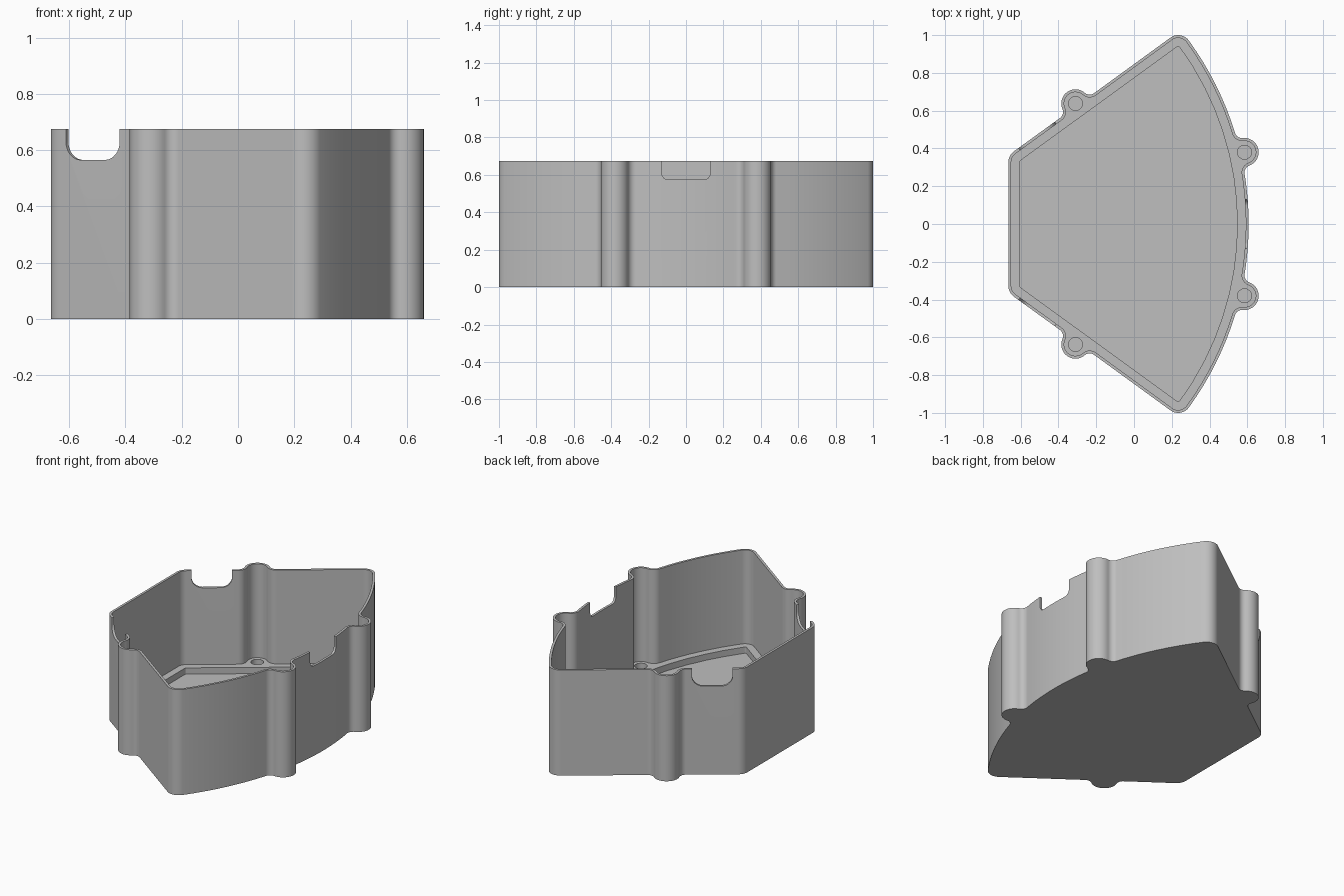
import bpy, bmesh
from math import cos, sin, pi, radians, degrees, ceil, atan2
from mathutils import Vector, Matrix

if "Cube" in bpy.data.objects:
    bpy.data.objects.remove(bpy.data.objects["Cube"])

HEIGHT, WALL, LEDGE, FLOOR = 0.675, 0.015, 0.075, 0.035
CORNER, BOSS, FILLET = 0.07, 0.075, 0.04
SLANT = radians(36)

along = Vector((cos(SLANT), sin(SLANT)))       # direction of the slanted wall
normal = Vector((-sin(SLANT), cos(SLANT)))     # its outward direction
hub, bow = Vector((-1.04, 0)), 1.647           # centre and radius of the bowed wall
tip = Vector((0.234, 0.93))                    # centre of the far corner
heel = tip - along * (tip.x + 0.595) / along.x  # centre of the near corner
side_boss, bow_boss = Vector((-0.31, 0.638)), Vector((0.585, 0.38))


def angle(v):
    return atan2(v.y, v.x)


def arc(centre, radius, start, end, convex=True):
    """Convex arcs run clockwise, concave ones anticlockwise."""
    sweep = -((start - end) % (2 * pi)) if convex else (end - start) % (2 * pi)
    return centre, radius, start, sweep, convex


def bump(boss, base, radius):
    """Boss blended by two fillets into a wall that lies on a circle."""
    out = boss - base
    a, b = radius + FILLET, BOSS + FILLET
    x = (a * a - b * b + out.length_squared) / (2 * out.length)
    y = (a * a - x * x) ** 0.5
    u = out.normalized()
    v = Vector((-u.y, u.x))
    first, last = base + u * x + v * y, base + u * x - v * y
    arcs = [arc(first, FILLET, angle(base - first), angle(boss - first), False),
            arc(boss, BOSS, angle(first - boss), angle(last - boss)),
            arc(last, FILLET, angle(boss - last), angle(base - last), False)]
    return arcs, angle(first - base), angle(last - base)


def outline(inset, bosses=True):
    """Closed outline, moved inwards by the inset."""
    turn = angle(normal)
    tip_angle = angle(tip - hub)
    near = arc(heel, CORNER, pi, turn)
    far = arc(tip, CORNER, turn, tip_angle)
    if bosses:
        # The straight wall is treated as a circle of huge radius
        side, _, _ = bump(side_boss, tip - normal * 500, 500 + CORNER)
        front, a, b = bump(bow_boss, hub, bow)
        arcs = [near, *side, far, arc(hub, bow, tip_angle, a), *front, arc(hub, bow, b, 0)]
    else:
        arcs = [near, far, arc(hub, bow, tip_angle, 0)]
    half = []
    for centre, radius, start, sweep, convex in arcs:
        r = radius - inset if convex else radius + inset
        steps = max(8, ceil(abs(degrees(sweep)) / 8))
        for i in range(steps + 1):
            t = start + sweep * i / steps
            p = centre + Vector((cos(t), sin(t))) * r
            if not half or (p - half[-1]).length > 0.0005:
                half.append(p)
    return half + [Vector((p.x, -p.y)) for p in reversed(half[:-1])]


def prism(name, points, low, high, matrix=Matrix()):
    bm = bmesh.new()
    face = bm.faces.new([bm.verts.new((p[0], p[1], low)) for p in points])
    top = bmesh.ops.extrude_face_region(bm, geom=[face])["geom"]
    bmesh.ops.translate(bm, vec=(0, 0, high - low),
                        verts=[g for g in top if isinstance(g, bmesh.types.BMVert)])
    bm.transform(matrix)
    bmesh.ops.recalc_face_normals(bm, faces=bm.faces)
    mesh = bpy.data.meshes.new(name)
    bm.to_mesh(mesh)
    bm.free()
    obj = bpy.data.objects.new(name, mesh)
    bpy.context.collection.objects.link(obj)
    return obj


def slot(half_width, bottom, radius):
    """Open-topped slot profile with rounded lower corners."""
    pts = [(-half_width, HEIGHT + 0.1)]
    for side, start in ((-1, pi), (1, 1.5 * pi)):
        for i in range(9):
            t = start + i * pi / 16
            pts.append((side * (half_width - radius) + radius * cos(t),
                        bottom + radius + radius * sin(t)))
    return pts + [(half_width, HEIGHT + 0.1)]


def wall_frame(direction, place):
    """Local x runs along the wall, y goes up, z goes through it."""
    x = Vector((direction[0], direction[1], 0))
    up = Vector((0, 0, 1))
    m = Matrix((x, up, x.cross(up))).transposed().to_4x4()
    m.translation = (place[0], place[1], 0)
    return m


# Solid tray body
tray = prism("tray", outline(0), 0, HEIGHT)

# Cavity and sunken floor
cutters = [prism("cavity", outline(WALL), LEDGE, HEIGHT + 0.1),
           prism("floor_pocket", outline(0.06, False), FLOOR, LEDGE + 0.05)]

# Screw holes in the ledge under each boss
disc = [(0.037 * cos(i * pi / 16), 0.037 * sin(i * pi / 16)) for i in range(32)]
for boss in (side_boss, bow_boss):
    for s in (1, -1):
        spot = Matrix.Translation((boss.x, s * boss.y, 0))
        cutters.append(prism("screw_hole", disc, FLOOR, LEDGE + 0.05, spot))

# Notches in the rim: two slanted walls and the bowed wall
middle = tip + normal * CORNER
middle = middle - along * (middle.x + 0.516) / along.x
for s in (1, -1):
    frame = Matrix.Diagonal((1, s, 1, 1)) @ wall_frame(along, middle)
    cutters.append(prism("side_notch", slot(0.118, 0.565, 0.065), -0.07, 0.07, frame))
cutters.append(prism("bow_notch", slot(0.13, 0.575, 0.035), -0.1, 0.1,
                     wall_frame((0, 1), (0.6, 0))))

# Cut everything out of the body
bpy.ops.object.select_all(action="DESELECT")
bpy.context.view_layer.objects.active = tray
tray.select_set(True)
for cutter in cutters:
    cutter.hide_render = True
    mod = tray.modifiers.new("cut", "BOOLEAN")
    mod.operation, mod.solver, mod.object = "DIFFERENCE", "EXACT", cutter
    bpy.ops.object.modifier_apply(modifier=mod.name)
for cutter in cutters:
    bpy.data.objects.remove(cutter)

# Single grey finish
grey = bpy.data.materials.new("grey_plastic")
grey.use_nodes = True
colour = (0.52, 0.52, 0.52, 1)
grey.diffuse_color = colour
grey.node_tree.nodes["Principled BSDF"].inputs["Base Color"].default_value = colour
tray.data.materials.clear()
tray.data.materials.append(grey)
bpy.ops.object.shade_smooth_by_angle(angle=radians(30))
